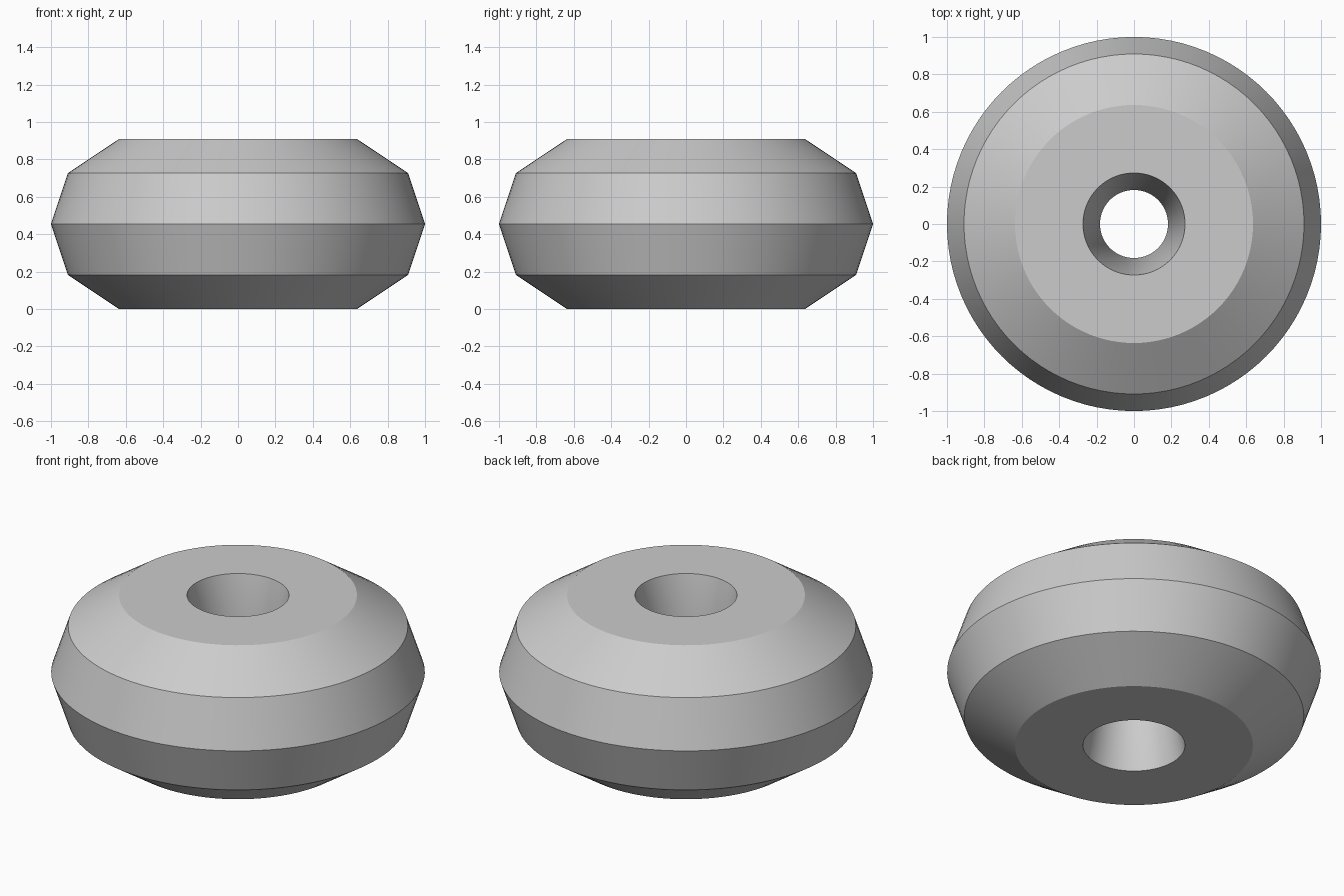
import bpy
import bmesh
from math import radians, tau
from mathutils import Matrix, Vector

cube = bpy.data.objects.get("Cube")
if cube:
    bpy.data.objects.remove(cube, do_unlink=True)

# Plain grey material
GREY = (0.6, 0.6, 0.6, 1.0)
grey = bpy.data.materials.new("plain grey")
grey.use_nodes = True
grey.diffuse_color = GREY
grey.node_tree.nodes["Principled BSDF"].inputs["Base Color"].default_value = GREY

# Closed cross-section (radius, height): faceted outside, waisted bore
UNIT = 1 / 11
PROFILE = [(3, 0), (7, 0), (10, 2), (11, 5), (10, 8), (7, 10), (3, 10), (2, 5)]
SEGMENTS = 96

# Turn the cross-section around the vertical axis
bm = bmesh.new()
rings = []
for i in range(SEGMENTS):
    turn = Matrix.Rotation(tau * i / SEGMENTS, 3, 'Z')
    rings.append([bm.verts.new(turn @ Vector((r * UNIT, 0, z * UNIT)))
                  for r, z in PROFILE])
for i, ring in enumerate(rings):
    following = rings[(i + 1) % SEGMENTS]
    for j in range(len(PROFILE)):
        k = (j + 1) % len(PROFILE)
        bm.faces.new((ring[j], following[j], following[k], ring[k]))
bmesh.ops.recalc_face_normals(bm, faces=bm.faces)

mesh = bpy.data.meshes.new("bead")
bm.to_mesh(mesh)
bm.free()
mesh.materials.append(grey)
bead = bpy.data.objects.new("bead", mesh)
bpy.context.collection.objects.link(bead)

# Smooth around the turn, crisp between the bands
bpy.ops.object.select_all(action='DESELECT')
bead.select_set(True)
bpy.context.view_layer.objects.active = bead
bpy.ops.object.shade_smooth_by_angle(angle=radians(30))
